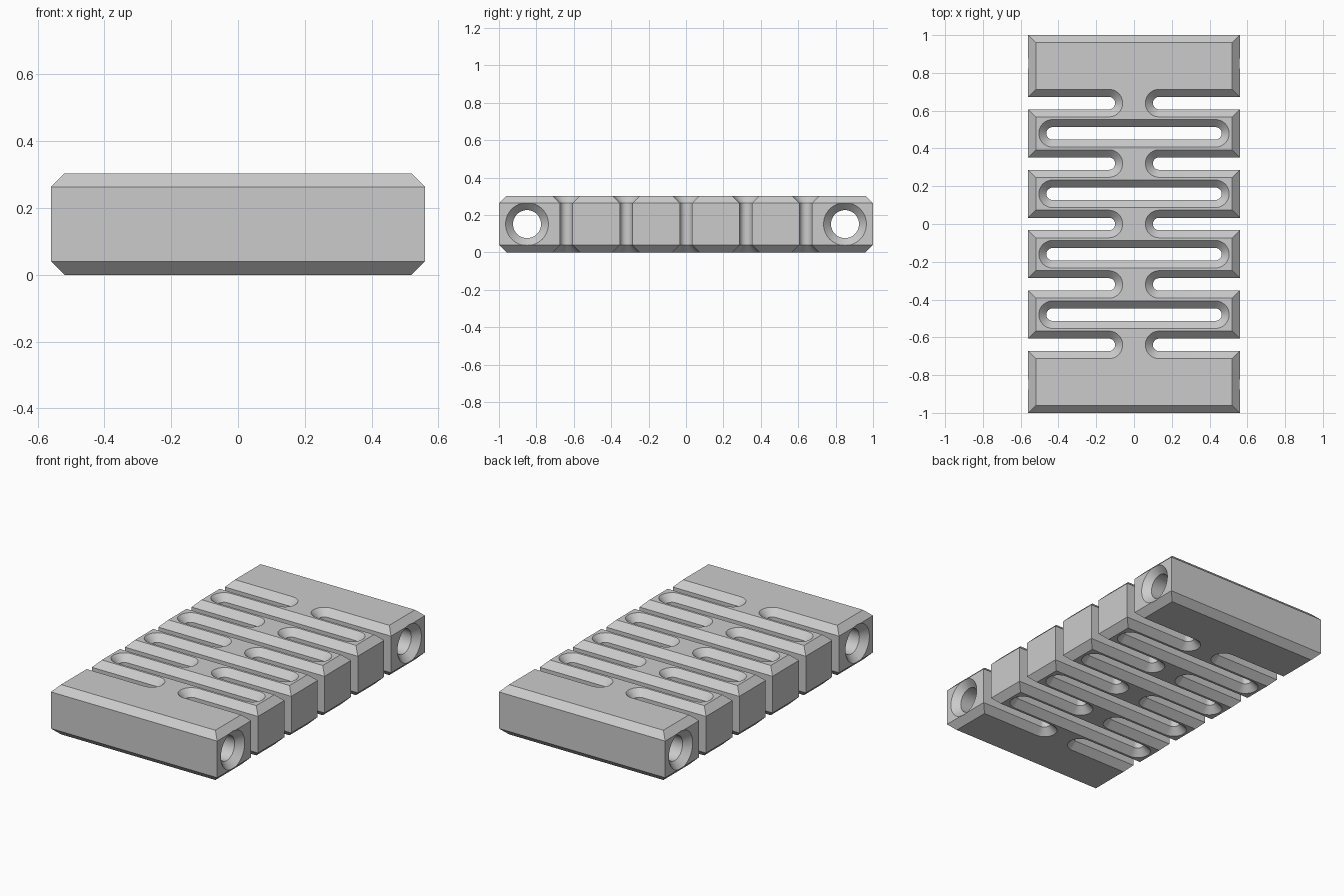
import bpy, bmesh, math
from mathutils import Matrix, Vector

WIDTH, LENGTH, HEIGHT = 1.12, 2.0, 0.303
CHAMFER = 0.04
OVER = 0.006        # how far cutters reach past the surface
PITCH = 0.32

if "Cube" in bpy.data.objects:
    bpy.data.objects.remove(bpy.data.objects["Cube"])


def loft(bm, rings):
    """Skin a stack of equal-length point rings and cap both ends."""
    loops = [[bm.verts.new(p) for p in ring] for ring in rings]
    for a, b in zip(loops, loops[1:]):
        for i in range(len(a)):
            j = (i + 1) % len(a)
            bm.faces.new((a[i], a[j], b[j], b[i]))
    bm.faces.new(loops[0][::-1])
    bm.faces.new(loops[-1])


def rectangle(inset, z):
    x, y = WIDTH / 2 - inset, LENGTH / 2 - inset
    return [Vector(p) for p in ((-x, -y, z), (x, -y, z), (x, y, z), (-x, y, z))]


def stadium(x0, x1, radius, z, steps=16):
    """Rounded slot outline from x0 to x1 (arc centres); a circle if equal."""
    ring = []
    for cx, start in ((x1, -math.pi / 2), (x0, math.pi / 2)):
        count = steps if x0 == x1 else steps + 1
        for i in range(count):
            a = start + math.pi * i / steps
            ring.append(Vector((cx + radius * math.cos(a), radius * math.sin(a), z)))
    return ring


def flared_cutter(bm, x0, x1, radius, half_depth, matrix):
    """Through cut whose two mouths are chamfered at 45 degrees."""
    wide = radius + CHAMFER + OVER
    stack = ((-half_depth - OVER, wide), (-half_depth + CHAMFER, radius),
             (half_depth - CHAMFER, radius), (half_depth + OVER, wide))
    loft(bm, [[matrix @ p for p in stadium(x0, x1, r, z)] for z, r in stack])


def make_object(name, bm):
    bmesh.ops.recalc_face_normals(bm, faces=bm.faces)
    mesh = bpy.data.meshes.new(name)
    bm.to_mesh(mesh)
    bm.free()
    obj = bpy.data.objects.new(name, mesh)
    bpy.context.collection.objects.link(obj)
    return obj


# Plate with chamfered top and bottom edges
bm = bmesh.new()
loft(bm, [rectangle(CHAMFER, 0), rectangle(0, CHAMFER),
          rectangle(0, HEIGHT - CHAMFER), rectangle(CHAMFER, HEIGHT)])
body = make_object("flexure_plate", bm)

# Cutters for slots and holes
bm = bmesh.new()
mid = HEIGHT / 2
for i in range(-2, 3):          # open slots from both sides
    place = Matrix.Translation((0, i * PITCH, mid))
    flared_cutter(bm, 0.133, 0.8, 0.033, mid, place)
    flared_cutter(bm, -0.8, -0.133, 0.033, mid, place)
for i in range(4):              # closed slots in between
    place = Matrix.Translation((0, (i - 1.5) * PITCH, mid))
    flared_cutter(bm, -0.431, 0.431, 0.033, mid, place)
for side in (-1, 1):            # cross holes through the end blocks
    place = Matrix.Translation((0, side * 0.85, mid)) @ Matrix.Rotation(math.pi / 2, 4, 'Y')
    flared_cutter(bm, 0, 0, 0.075, WIDTH / 2, place)
cutter = make_object("slot_cutter", bm)
cutter.hide_render = True

# Cut, then drop the cutter
cut = body.modifiers.new("cuts", 'BOOLEAN')
cut.operation = 'DIFFERENCE'
cut.solver = 'EXACT'
cut.object = cutter
bpy.ops.object.select_all(action='DESELECT')
body.select_set(True)
bpy.context.view_layer.objects.active = body
bpy.ops.object.modifier_apply(modifier=cut.name)
bpy.data.objects.remove(cutter)

# Plain grey finish
grey = bpy.data.materials.new("grey")
grey.use_nodes = True
colour = (0.6, 0.6, 0.6, 1)
grey.diffuse_color = colour
grey.node_tree.nodes["Principled BSDF"].inputs["Base Color"].default_value = colour
body.data.materials.clear()
body.data.materials.append(grey)
bpy.ops.object.shade_smooth_by_angle(angle=math.radians(30))
